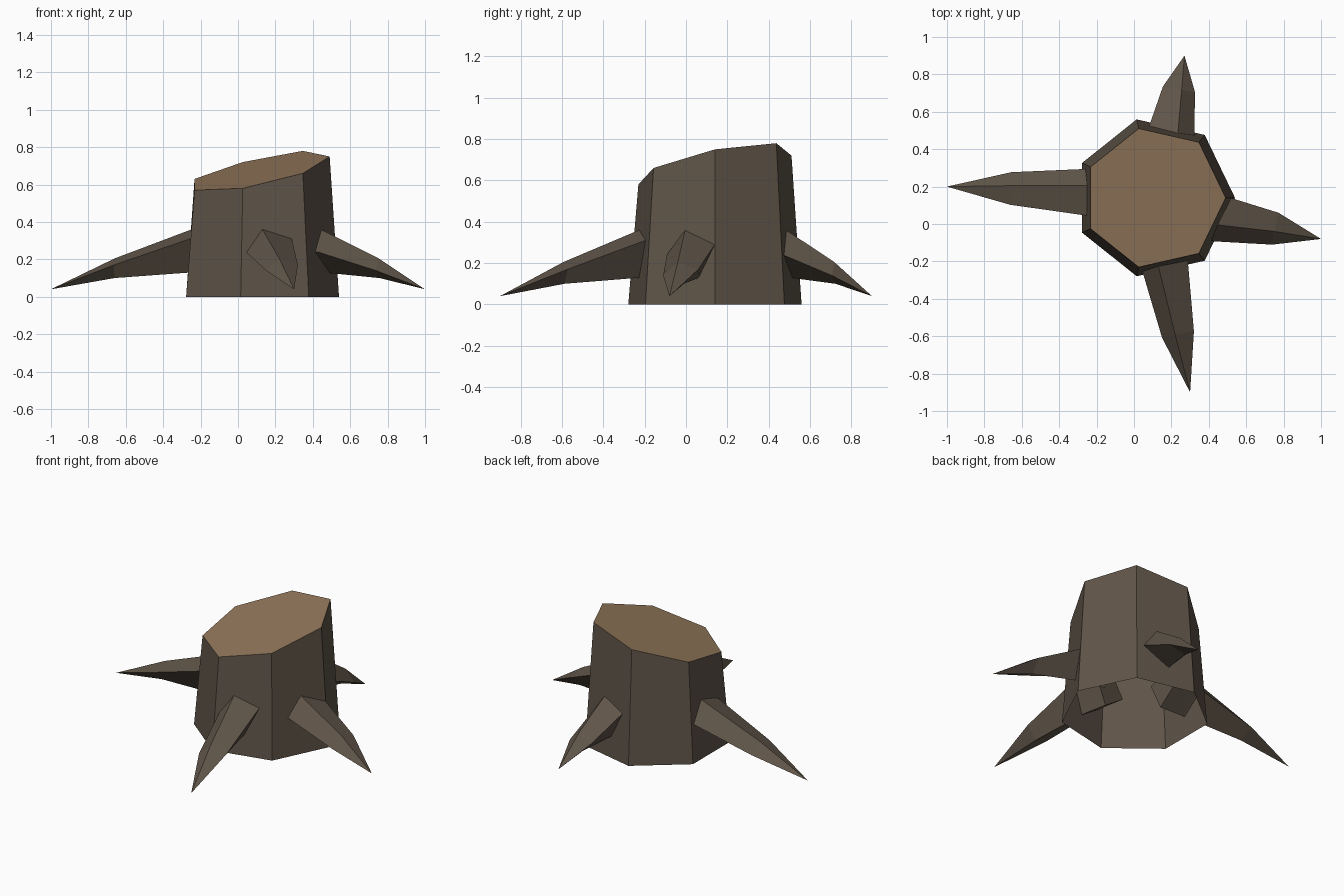
import bpy
import bmesh
import math
from mathutils import Vector

if "Cube" in bpy.data.objects:
    bpy.data.objects.remove(bpy.data.objects["Cube"])


def material(name, rgb):
    m = bpy.data.materials.new(name)
    m.diffuse_color = (*rgb, 1)
    m.use_nodes = True
    m.node_tree.nodes["Principled BSDF"].inputs["Base Color"].default_value = m.diffuse_color
    return m


bark = material("bark_brown", (0.115, 0.090, 0.066))
wood = material("cut_wood_tan", (0.290, 0.185, 0.103))


def finish(bm, name, mats):
    mesh = bpy.data.meshes.new(name)
    bm.to_mesh(mesh)
    bm.free()
    ob = bpy.data.objects.new(name, mesh)
    bpy.context.collection.objects.link(ob)
    for m in mats:
        mesh.materials.append(m)
    return ob


def bridge(bm, a, b):
    n = len(a)
    for i in range(n):
        j = (i + 1) % n
        bm.faces.new((a[i], a[j], b[j], b[i]))


# Trunk: seven-sided, tapered, open below, with a slanted cut
CX, CY = 0.11, 0.14
cut_heights = (0.75, 0.78, 0.72, 0.63, 0.57, 0.58, 0.66)
bm = bmesh.new()
low, high = [], []
for i, z in enumerate(cut_heights):
    a = math.tau * i / 7
    c, s = math.cos(a), math.sin(a)
    low.append(bm.verts.new((CX + 0.43 * c, CY + 0.43 * s, 0)))
    high.append(bm.verts.new((CX + 0.38 * c, CY + 0.38 * s, z)))
bridge(bm, low, high)
bm.faces.new(high).material_index = 1
finish(bm, "trunk", (bark, wood))

# Four-sided cross-sections of a root: (sideways offset, height)
BASE = ((-0.125, 0.24), (0.035, 0.13), (0.125, 0.31), (-0.035, 0.36))
MID = ((-0.087, 0.14), (0.015, 0.10), (0.087, 0.17), (-0.015, 0.205))


def root(name, base, mid, tip):
    """Spike that starts inside the trunk and bends down to its tip."""
    base, mid, tip = Vector(base), Vector(mid), Vector(tip)
    out = (tip - base).normalized()
    side = Vector((-out.y, out.x))
    bm = bmesh.new()
    rings = []
    for centre, section in ((base - out * 0.16, BASE), (base, BASE), (mid, MID)):
        ring = []
        for u, z in section:
            p = centre + side * u
            ring.append(bm.verts.new((p.x, p.y, z)))
        rings.append(ring)
    bridge(bm, rings[0], rings[1])
    bridge(bm, rings[1], rings[2])
    end = bm.verts.new((tip.x, tip.y, 0.04))
    for i in range(4):
        bm.faces.new((rings[2][i], rings[2][(i + 1) % 4], end))
    bm.faces.new(rings[0][::-1])
    bmesh.ops.recalc_face_normals(bm, faces=bm.faces)
    finish(bm, name, (bark,))


root("front_root", (0.165, -0.22), (0.235, -0.59), (0.30, -0.90))
root("left_root", (-0.25, 0.17), (-0.66, 0.19), (-1.00, 0.20))
root("right_root", (0.45, 0.03), (0.755, -0.025), (1.00, -0.08))
root("back_root", (0.20, 0.49), (0.24, 0.72), (0.27, 0.90))
